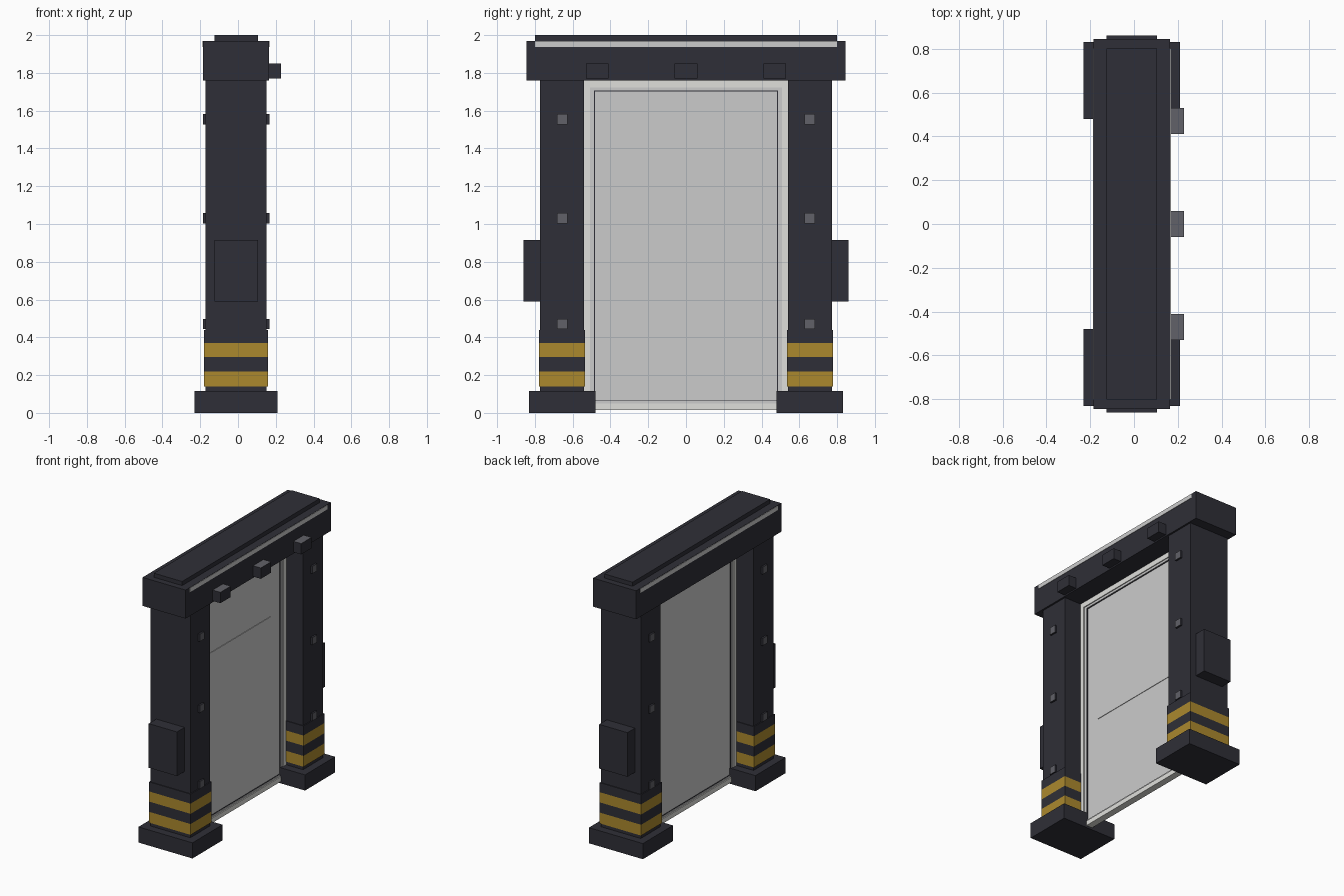
import bpy, bmesh

if "Cube" in bpy.data.objects:
    bpy.data.objects.remove(bpy.data.objects["Cube"])


def material(name, rgb):
    m = bpy.data.materials.new(name)
    m.diffuse_color = (*rgb, 1)
    m.use_nodes = True
    m.node_tree.nodes["Principled BSDF"].inputs["Base Color"].default_value = m.diffuse_color
    return m


DARK = material("dark metal", (0.028, 0.028, 0.038))
YELLOW = material("hazard yellow", (0.41, 0.25, 0.027))
GREY = material("mid grey", (0.12, 0.12, 0.138))
PANEL = material("panel grey", (0.6, 0.6, 0.6))
WHITE = material("frame white", (0.74, 0.74, 0.71))


def finish(name, bm, mats):
    me = bpy.data.meshes.new(name)
    bm.to_mesh(me)
    bm.free()
    for m in mats:
        me.materials.append(m)
    ob = bpy.data.objects.new(name, me)
    bpy.context.collection.objects.link(ob)
    return ob


def box(name, x, y, z, mat, face_mat=None, direction=None):
    """Box from (min, max) ranges; one direction may have its own colour."""
    bm = bmesh.new()
    bmesh.ops.create_cube(bm, size=1)
    for v in bm.verts:
        v.co = [r[0] if c < 0 else r[1] for c, r in zip(v.co, (x, y, z))]
    bm.normal_update()
    if face_mat:
        for f in bm.faces:
            if sum(a * b for a, b in zip(f.normal, direction)) > 0.9:
                f.material_index = 1
    return finish(name, bm, [mat, face_mat] if face_mat else [mat])


def ring(name, x, outer, inner, mat):
    """Rectangular frame in the YZ plane; outer and inner are (half y, z0, z1)."""
    bm = bmesh.new()
    loops = []
    for px in x:
        for h, z0, z1 in (outer, inner):
            loops.append([bm.verts.new((px, a, b)) for a, b in
                          ((-h, z0), (h, z0), (h, z1), (-h, z1))])
    bo, bi, fo, fi = loops
    for a, b in ((bo, bi), (bi, fi), (fi, fo), (fo, bo)):
        for i in range(4):
            j = (i + 1) % 4
            bm.faces.new((a[i], a[j], b[j], b[i]))
    bmesh.ops.recalc_face_normals(bm, faces=bm.faces)
    return finish(name, bm, [mat])


# Two posts with feet, striped sleeves, side boxes and studs
for s, label in ((-1, "near"), (1, "far")):
    def span(a, b):
        return tuple(sorted((s * a, s * b)))
    box(label + "_foot", (-0.23, 0.21), span(0.48, 0.83), (0, 0.115), DARK)
    box(label + "_post", (-0.172, 0.152), span(0.54, 0.772), (0.1, 1.77), DARK)
    bands = ((0.14, 0.22, YELLOW), (0.22, 0.295, DARK),
             (0.295, 0.37, YELLOW), (0.37, 0.44, DARK))
    for i, (z0, z1, m) in enumerate(bands):
        box(f"{label}_sleeve_band_{i}", (-0.179, 0.159), span(0.535, 0.778), (z0, z1), m)
    box(label + "_side_box", (-0.125, 0.105), span(0.76, 0.86), (0.59, 0.915), DARK)
    for z in (0.47, 1.03, 1.555):
        for d, x in ((1, (0.14, 0.166)), (-1, (-0.186, -0.16))):
            box(label + "_stud", x, span(0.628, 0.682), (z - 0.027, z + 0.027),
                DARK, GREY, (d, 0, 0))

# Overhead beam with cap and light strips on both sides
box("beam", (-0.185, 0.165), (-0.845, 0.845), (1.76, 1.97), DARK)
box("beam_cap", (-0.125, 0.105), (-0.8, 0.8), (1.96, 2.0), DARK)
for x in ((0.162, 0.168), (-0.188, -0.182)):
    box("light_strip", x, (-0.8, 0.8), (1.937, 1.968), PANEL)

# Three sensor blocks on one side of the beam
for y in (-0.47, 0, 0.47):
    box("sensor_block", (0.155, 0.228), (y - 0.06, y + 0.06), (1.77, 1.85),
        DARK, GREY, (0, 0, 1))

# Door panel held in a stepped frame, with a seal and a raised plate
ring("outer_frame", (-0.035, 0.015), (0.54, 0.015, 1.76), (0.508, 0.05, 1.722), WHITE)
ring("inner_frame", (-0.028, 0.008), (0.51, 0.048, 1.725), (0.488, 0.062, 1.706), PANEL)
ring("seal", (-0.024, 0.004), (0.49, 0.06, 1.708), (0.482, 0.066, 1.702), DARK)
box("door_panel", (-0.02, 0.0), (-0.485, 0.485), (0.063, 1.705), PANEL)
box("door_plate", (-0.005, 0.004), (-0.375, 0.375), (0.8, 1.265), PANEL)
